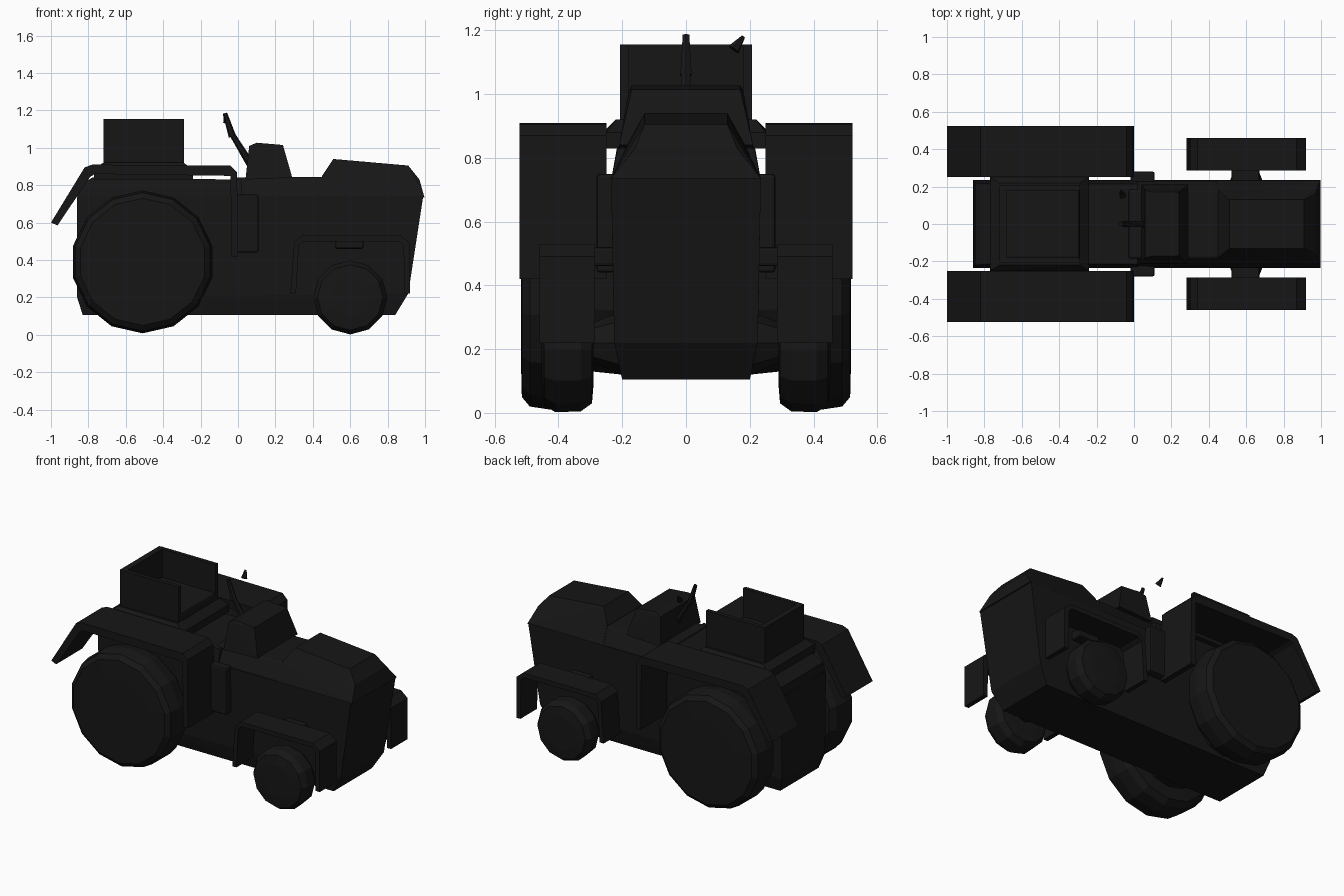
import bpy, bmesh, math
from mathutils import Vector

if "Cube" in bpy.data.objects:
    bpy.data.objects.remove(bpy.data.objects["Cube"])

black = bpy.data.materials.new("black_paint")
black.diffuse_color = (0.008, 0.008, 0.008, 1)
black.use_nodes = True
black.node_tree.nodes["Principled BSDF"].inputs["Base Color"].default_value = black.diffuse_color


def finish(name, bm, bevel=0.0):
    bmesh.ops.recalc_face_normals(bm, faces=bm.faces[:])
    me = bpy.data.meshes.new(name)
    bm.to_mesh(me)
    bm.free()
    me.materials.append(black)
    ob = bpy.data.objects.new(name, me)
    bpy.context.collection.objects.link(ob)
    if bevel:
        m = ob.modifiers.new("bevel", 'BEVEL')
        m.width, m.segments, m.limit_method = bevel, 2, 'ANGLE'
    return ob


def hull(name, pts, bevel=0.0):
    """Convex solid from (x, half width, z) points mirrored in y."""
    bm = bmesh.new()
    for x, y, z in pts:
        for s in (-1, 1):
            bm.verts.new((x, s * y, z))
    bmesh.ops.convex_hull(bm, input=bm.verts[:])
    bmesh.ops.dissolve_limit(bm, angle_limit=0.02, verts=bm.verts[:], edges=bm.edges[:])
    return finish(name, bm, bevel)


def box(name, x, y, z, bevel=0.0):
    bm = bmesh.new()
    bmesh.ops.create_cube(bm, size=1)
    for v in bm.verts:
        v.co = Vector([(a + b) / 2 + c * (b - a) for (a, b), c in zip((x, y, z), v.co)])
    return finish(name, bm, bevel)


def extrude(name, prof, y0, y1, bevel=0.0):
    """Side profile (x, z) extruded between y0 and y1."""
    bm = bmesh.new()
    f = bm.faces.new([bm.verts.new((x, y0, z)) for x, z in prof])
    r = bmesh.ops.extrude_face_region(bm, geom=[f])
    bmesh.ops.translate(bm, vec=(0, y1 - y0, 0),
                        verts=[v for v in r['geom'] if isinstance(v, bmesh.types.BMVert)])
    return finish(name, bm, bevel)


def lathe(name, x, z, prof, side, n=14):
    """Rings (radius, y) around a y axis through x, z."""
    bm = bmesh.new()
    rings = [[bm.verts.new((x + r * math.sin(2 * math.pi * i / n), side * y,
                            z + r * math.cos(2 * math.pi * i / n)))
              for i in range(n)] for r, y in prof]
    for a, b in zip(rings, rings[1:]):
        for i in range(n):
            j = (i + 1) % n
            bm.faces.new((a[i], a[j], b[j], b[i]))
    bm.faces.new(rings[0])
    bm.faces.new(rings[-1])
    return finish(name, bm)


def rod(name, a, b, r0, r1):
    a, b = Vector(a), Vector(b)
    bm = bmesh.new()
    bmesh.ops.create_cone(bm, cap_ends=True, segments=6, radius1=r0, radius2=r1, depth=(b - a).length)
    ob = finish(name, bm)
    ob.rotation_euler = (b - a).to_track_quat('Z', 'Y').to_euler()
    ob.location = (a + b) / 2
    return ob


# Main body, bonnet and raised nose
hull("chassis_body", [(-0.86, 0.235, 0.74), (-0.86, 0.225, 0.2), (-0.83, 0.2, 0.105),
                      (0.84, 0.2, 0.105), (0.91, 0.225, 0.22), (0.99, 0.235, 0.74)])
hull("bonnet", [(-0.03, 0.235, 0.73), (-0.03, 0.18, 0.84), (0.5, 0.18, 0.845), (0.5, 0.235, 0.73)], 0.01)
hull("nose_cover", [(0.44, 0.235, 0.735), (0.45, 0.18, 0.85), (0.51, 0.13, 0.94), (0.91, 0.13, 0.905),
                    (0.92, 0.14, 0.875), (0.97, 0.16, 0.83), (0.997, 0.235, 0.735)])
hull("cab_deck", [(-0.86, 0.235, 0.73), (-0.85, 0.22, 0.8), (-0.78, 0.215, 0.84),
                  (0.02, 0.215, 0.83), (0.02, 0.235, 0.73)])
hull("seat_base", [(-0.77, 0.25, 0.83), (-0.77, 0.25, 0.89), (-0.72, 0.22, 0.92),
                   (-0.29, 0.22, 0.92), (-0.24, 0.25, 0.88), (-0.24, 0.25, 0.83)])

# Seat with back and side walls, open at the front
box("seat_cushion", (-0.70, -0.29), (-0.19, 0.19), (0.9, 0.97), 0.015)
box("seat_back", (-0.72, -0.68), (-0.205, 0.205), (0.9, 1.155))
for s, side in ((-1, "right"), (1, "left")):
    box("seat_side_" + side, (-0.70, -0.29), sorted((s * 0.18, s * 0.207)), (0.9, 1.155))

# Dashboard and steering column
hull("dashboard", [(0.04, 0.21, 0.83), (0.06, 0.185, 0.9), (0.06, 0.18, 1.01), (0.1, 0.17, 1.027),
                   (0.24, 0.17, 1.015), (0.245, 0.185, 0.88), (0.29, 0.21, 0.84)])
rod("steering_column", (0.08, 0, 0.89), (-0.03, 0, 1.07), 0.022, 0.015)
rod("steering_spoke", (-0.03, 0, 1.06), (-0.07, 0, 1.185), 0.02, 0.012)
rod("steering_grip", (-0.06, 0.15, 1.14), (-0.07, 0.18, 1.18), 0.02, 0.006)

# Wheels, axles, fenders and steps on both sides
rear_fender = [(-1.0, 0.6), (-0.82, 0.895), (-0.78, 0.91), (-0.04, 0.905), (-0.005, 0.87), (0.0, 0.42),
               (-0.035, 0.42), (-0.04, 0.85), (-0.765, 0.86), (-0.79, 0.845), (-0.965, 0.585)]
front_fender = [(0.28, 0.22), (0.30, 0.49), (0.34, 0.53), (0.87, 0.53), (0.92, 0.49), (0.92, 0.22),
                (0.89, 0.22), (0.885, 0.48), (0.86, 0.5), (0.35, 0.5), (0.325, 0.48), (0.31, 0.22)]
for s, side in ((-1, "right"), (1, "left")):
    lathe("rear_wheel_" + side, -0.51, 0.39,
          [(0.25, 0.29), (0.34, 0.295), (0.37, 0.33), (0.382, 0.41), (0.37, 0.49), (0.34, 0.515), (0.22, 0.518)], s)
    lathe("front_wheel_" + side, 0.6, 0.2,
          [(0.11, 0.29), (0.17, 0.295), (0.195, 0.33), (0.198, 0.41), (0.175, 0.445), (0.11, 0.453)], s, 12)
    lathe("rear_axle_" + side, -0.51, 0.38, [(0.26, 0.2), (0.25, 0.295)], s)
    lathe("front_axle_" + side, 0.6, 0.22, [(0.1, 0.2), (0.08, 0.25), (0.06, 0.3)], s, 8)
    extrude("rear_fender_" + side, rear_fender, s * 0.25, s * 0.523)
    extrude("front_fender_" + side, front_fender, s * 0.285, s * 0.46)
    box("fender_bracket_" + side, (0.52, 0.67), sorted((s * 0.22, s * 0.3)), (0.46, 0.52), 0.01)
    box("step_" + side, (-0.02, 0.11), sorted((s * 0.22, s * 0.28)), (0.44, 0.75), 0.01)
